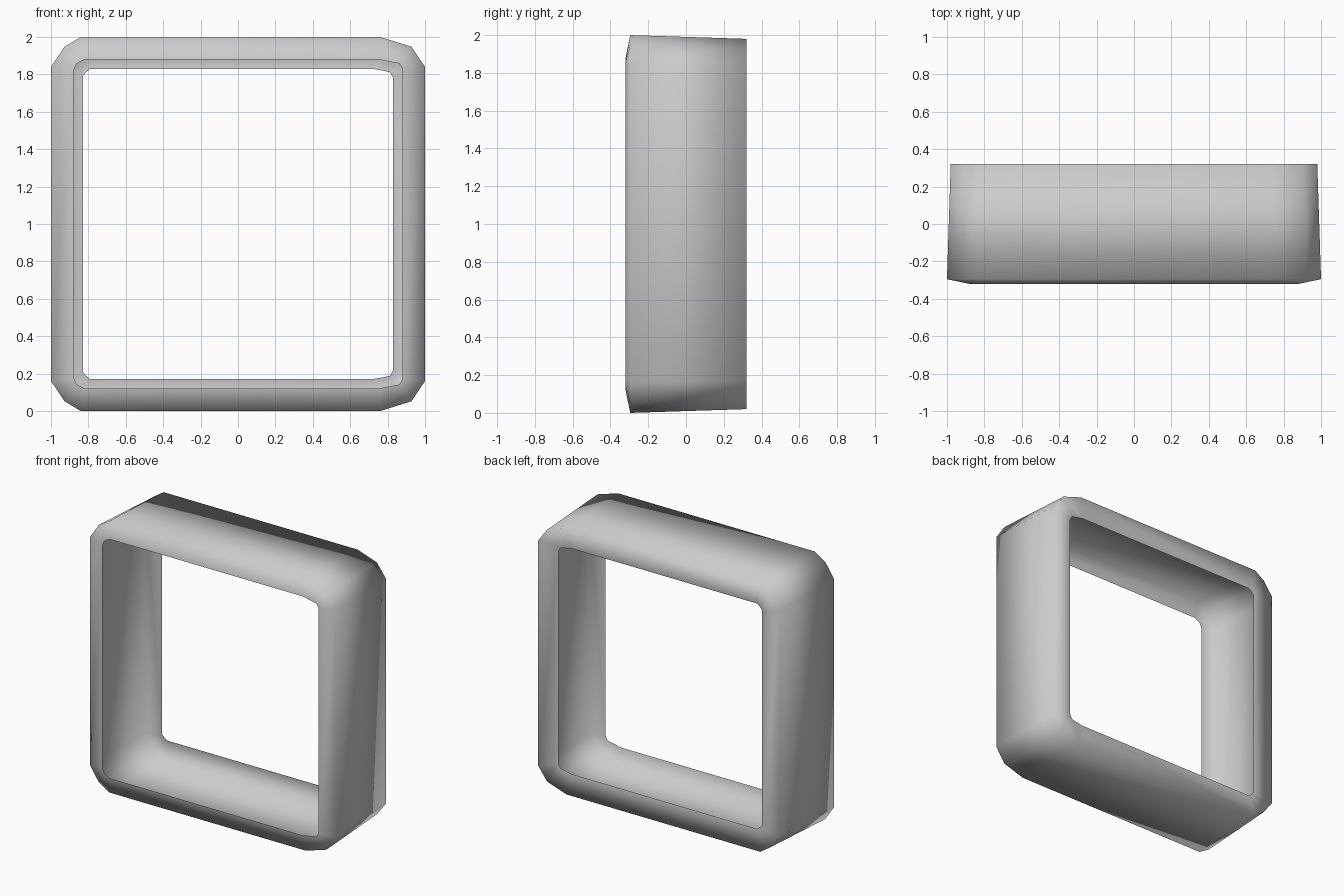
import bpy, bmesh

if "Cube" in bpy.data.objects:
    bpy.data.objects.remove(bpy.data.objects["Cube"])


def ring(half, left, right, mid):
    """Twelve-sided rounded square (x, z); right corners are cut longer along the top."""
    corners = []
    for sx, sz in ((1, 1), (-1, 1), (-1, -1), (1, -1)):
        cut_x, cut_z = right if sx > 0 else left
        mx, mz = mid
        pts = [(half, half - cut_z), (half - mx, half - mz), (half - cut_x, half)]
        if sx * sz < 0:
            pts.reverse()
        corners += [(sx * x, 1 + sz * z) for x, z in pts]
    return corners


# Open channel section from front lip to back lip: depth, then the rounded square
loops = [
    (-0.32, ring(0.88, (0.06, 0.06), (0.13, 0.05), (0.018, 0.022))),    # front lip
    (-0.295, ring(1.00, (0.16, 0.16), (0.24, 0.16), (0.073, 0.052))),   # outer front
    (0.32, ring(0.98, (0.15, 0.15), (0.23, 0.15), (0.073, 0.052))),     # outer back
    (0.30, ring(0.83, (0.04, 0.04), (0.11, 0.05), (0.018, 0.018))),     # back lip
]

bm = bmesh.new()
rows = [[bm.verts.new((x, y, z)) for x, z in pts] for y, pts in loops]
n = len(rows[0])
for a, b in zip(rows, rows[1:]):
    for i in range(n):
        j = (i + 1) % n
        # Wound so the normals face outwards
        bm.faces.new((a[i], b[i], b[j], a[j])).smooth = True

mesh = bpy.data.meshes.new("square_frame")
bm.to_mesh(mesh)
bm.free()
frame = bpy.data.objects.new("square_frame", mesh)
bpy.context.collection.objects.link(frame)
